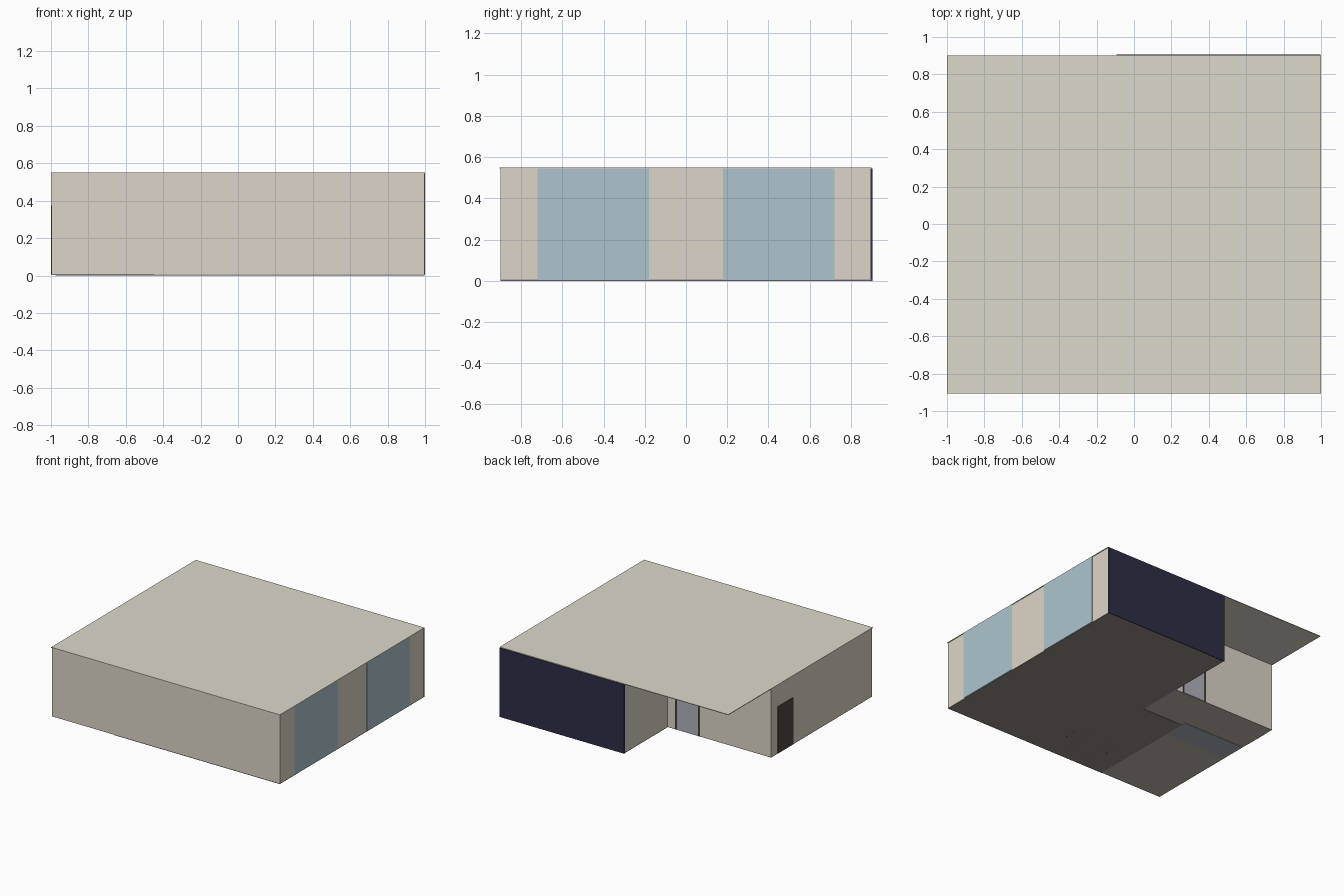
import bpy, bmesh

if "Cube" in bpy.data.objects:
    bpy.data.objects.remove(bpy.data.objects["Cube"])

def lin(c):
    return c / 12.92 if c <= 0.04045 else ((c + 0.055) / 1.055) ** 2.4

def mat(name, r, g, b):
    m = bpy.data.materials.new(name)
    m.diffuse_color = (lin(r / 255), lin(g / 255), lin(b / 255), 1)
    m.use_nodes = True
    m.node_tree.nodes["Principled BSDF"].inputs["Base Color"].default_value = m.diffuse_color
    return m

WALL = mat("plaster", 221, 213, 200)
ROOF = mat("roof", 220, 216, 204)
NAVY = mat("navy", 45, 45, 70)
GLASS = mat("glass", 173, 197, 207)
DOOR = mat("dark_wood", 83, 72, 66)
METAL = mat("grey_metal", 177, 180, 188)
FLOOR = mat("floor", 150, 141, 137)
TILE = mat("tile", 195, 185, 174)

def box(name, x, y, z, m):
    """Box from (min, max) ranges on each axis."""
    bm = bmesh.new()
    bmesh.ops.create_cube(bm, size=1)
    for v in bm.verts:
        v.co = [r[0] if c < 0 else r[1] for c, r in zip(v.co, (x, y, z))]
    me = bpy.data.meshes.new(name)
    bm.to_mesh(me)
    bm.free()
    me.materials.append(m)
    ob = bpy.data.objects.new(name, me)
    bpy.context.collection.objects.link(ob)
    return ob

T = 0.02                      # wall thickness
X, Y, H = 0.996, 0.901, 0.545  # outer wall planes and height
WZ = (0.005, H)

# floors: L-shaped main floor in two pieces, tiled rooms in two pieces
box("main_floor", (-0.45, X), (-Y, 0), (0, 0.006), FLOOR)
box("rear_floor", (-0.09, X), (0, 0.9), (0, 0.006), FLOOR)
box("tiled_floor", (-X, -0.45), (-Y, 0), (0.003, 0.008), TILE)
box("hall_floor", (-X, -0.09), (0, 0.36), (0.003, 0.008), TILE)
box("floor_strip", (-0.975, -0.45), (-0.17, 0.036), (0, 0.01), METAL)

# outer walls
box("front_wall", (-X, X), (-Y, -Y + T), WZ, WALL)
box("left_wall", (-X, -X + T), (-Y + T, 0.36), WZ, WALL)
box("recess_wall", (-X + T, -0.09), (0.36 - T, 0.36), WZ, WALL)
box("recess_side_wall", (-0.09, -0.09 + T), (0.36 - T, 0.895), WZ, WALL)
box("right_wall", (X - T, X), (-Y + T, 0.895), WZ, WALL)
box("back_panel", (-0.093, X), (0.893, 0.905), (0, H), NAVY)

# right-hand windows, full height
for i, y in enumerate((-0.45, 0.45)):
    box(f"window_{i}", (X - 0.01, 1.0), (y - 0.27, y + 0.27), (0.005, H), GLASS)

# doors
box("side_door", (-1.0, -X + T), (0.085, 0.28), (0.005, 0.375), DOOR)
box("recess_door", (-0.36, -0.17), (0.34, 0.364), WZ, METAL)
for x in (-0.365, -0.165):
    box("door_jamb", (x - 0.005, x + 0.005), (0.34, 0.366), WZ, DOOR)

# inner partitions
box("room_partition", (-0.46, -0.45), (-Y + T, 0), WZ, WALL)
box("hall_partition", (-X + T, -0.45), (-0.005, 0.005), WZ, WALL)

# table and chairs inside
def furniture(name, x, y, h):
    box(name + "_top", x, y, (h - 0.012, h), DOOR)
    for lx in x:
        for ly in y:
            box(name + "_leg", (lx - .004, lx + .004), (ly - .004, ly + .004),
                (-0.0005, h - 0.012), DOOR)

furniture("table", (-0.19, -0.04), (-0.74, -0.51), 0.14)
for i, x in enumerate((-0.30, 0.0)):
    furniture(f"stool_{i}", (x, x + 0.08), (-0.66, -0.58), 0.08)

# flat roof over everything, including the open recess
box("roof", (-1, 1), (-0.905, 0.9), (H, 0.55), ROOF)
